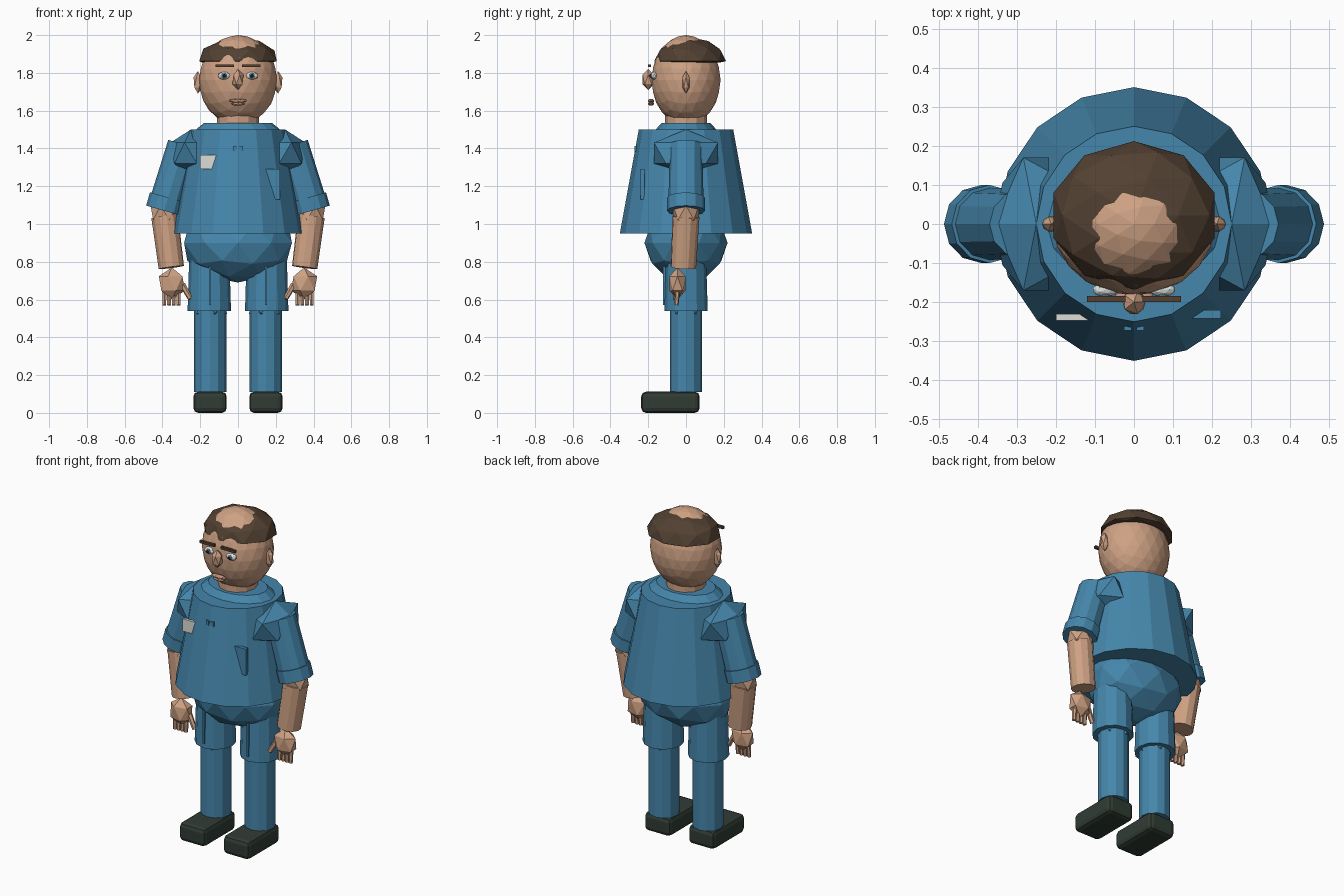
import bpy
from math import pi
from mathutils import Vector, Matrix

if "Cube" in bpy.data.objects:
    bpy.data.objects.remove(bpy.data.objects["Cube"], do_unlink=True)


def material(name, r, g, b):
    m = bpy.data.materials.new(name)
    m.use_nodes = True
    m.diffuse_color = (r, g, b, 1)
    m.node_tree.nodes["Principled BSDF"].inputs["Base Color"].default_value = (r, g, b, 1)
    return m


BLUE = material("uniform blue", .06, .24, .41)
SKIN = material("skin", .62, .36, .23)
HAIR = material("dark brown hair", .085, .052, .032)
SHOE = material("dark green leather", .03, .045, .034)
WHITE = material("badge white", .72, .72, .68)
EYE = material("eye white", .8, .85, .85)
IRIS = material("iris grey", .14, .24, .27)
DARK = material("pupil black", .01, .012, .015)
LIP = material("lip", .55, .29, .2)


def finish(name, mat):
    ob = bpy.context.object
    ob.name = name
    ob.data.materials.append(mat)
    return ob


def ball(name, mat, loc, size, detail=1, mirror=False):
    bpy.ops.mesh.primitive_ico_sphere_add(subdivisions=detail, radius=1)
    ob = finish(name, mat)
    s = -1 if mirror else 1
    ob.data.transform(Matrix.Diagonal((size[0] * s, size[1], size[2], 1)))
    if mirror:
        ob.data.flip_normals()
    ob.location = loc
    return ob


def box(name, mat, lo, hi, bevel=0):
    lo, hi = Vector(lo), Vector(hi)
    bpy.ops.mesh.primitive_cube_add(size=1, location=(lo + hi) / 2)
    ob = finish(name, mat)
    ob.data.transform(Matrix.Diagonal((*(hi - lo), 1)))
    if bevel:
        mod = ob.modifiers.new("Bevel", "BEVEL")
        mod.width, mod.segments = bevel, 2
    return ob


def limb(name, mat, a, b, ra, rb, sides=12):
    """Tapered prism running from point a to point b."""
    a, b = Vector(a), Vector(b)
    bpy.ops.mesh.primitive_cone_add(vertices=sides, radius1=ra, radius2=rb, depth=(b - a).length)
    ob = finish(name, mat)
    turn = (b - a).to_track_quat("Z", "Y").to_matrix().to_4x4()
    ob.matrix_world = Matrix.Translation((a + b) / 2) @ turn
    return ob


# Shirt, collar and hips
limb("shirt", BLUE, (0, 0, .95), (0, 0, 1.5), .35, .25, 16)
collar = limb("collar", BLUE, (0, 0, 1.49), (0, 0, 1.535), .235, .18, 16)
collar.scale.y = .72
limb("neck", SKIN, (0, 0, 1.5), (0, 0, 1.6), .11, .11)
ball("hips", BLUE, (0, 0, .9), (.3, .22, .21), 2)
box("name_badge", WHITE, (-.2, -.247, 1.29), (-.11, -.23, 1.365))
box("chest_pocket", BLUE, (.1, -.242, 1.13), (.222, -.22, 1.29))

# Head with a ring of hair around a bald crown
ball("head", SKIN, (0, 0, 1.762), (.207, .183, .238), 3)
hair = ball("hair", HAIR, (0, .022, 1.862), (.216, .19, .126), 2)
for v in hair.data.vertices:
    v.co.z = max(v.co.z, -.006)
ball("nose", SKIN, (0, -.2, 1.765), (.033, .035, .055))
for name, z, w in (("upper_lip", 1.652, .05), ("lower_lip", 1.637, .038)):
    ball(name, LIP, (0, -.185, z), (w, .017, .011), 2)

for s, side in ((1, "left"), (-1, "right")):
    def at(x, y, z):
        return (s * x, y, z)

    def plate(name, mat, x0, x1, y0, y1, z0, z1, bevel=0):
        xs = sorted((s * x0, s * x1))
        return box(side + name, mat, (xs[0], y0, z0), (xs[1], y1, z1), bevel)

    flip = s < 0

    # Face
    ball(side + "_ear", SKIN, at(.212, 0, 1.75), (.026, .022, .06), 1, flip)
    ball(side + "_eye", EYE, at(.073, -.168, 1.785), (.034, .018, .021), 2)
    ball(side + "_iris", IRIS, at(.073, -.18, 1.785), (.016, .011, .016), 2)
    ball(side + "_pupil", DARK, at(.073, -.189, 1.785), (.009, .006, .009), 2)
    plate("_eyebrow", HAIR, .022, .12, -.2, -.184, 1.83, 1.845)

    # Collar button half
    plate("_collar_tab", BLUE, .006, .026, -.273, -.24, 1.385, 1.412)

    # Arm
    ball(side + "_shoulder", BLUE, at(.25, 0, 1.375), (.12, .2, .125), 1, flip)
    limb(side + "_sleeve", BLUE, at(.388, 0, 1.075), at(.285, 0, 1.42), .093, .088)
    limb(side + "_cuff", BLUE, at(.39, 0, 1.07), at(.37, 0, 1.14), .1, .1)
    ball(side + "_elbow", SKIN, at(.387, 0, 1.06), (.085, .08, .085), 1, flip)
    limb(side + "_forearm", SKIN, at(.353, -.014, .77), at(.388, 0, 1.04), .068, .072)
    ball(side + "_hand", SKIN, at(.35, -.045, .685), (.077, .05, .085), 1, flip)
    for i in range(4):
        x = .315 + .025 * i
        limb(f"{side}_finger_{i + 1}", SKIN, at(x, -.05, .57), at(x, -.045, .65), .011, .013, 6)
    limb(side + "_thumb", SKIN, at(.252, -.055, .605), at(.295, -.045, .68), .014, .016, 6)

    # Leg
    limb(side + "_thigh", BLUE, at(.152, 0, .54), at(.152, 0, .87), .115, .105)
    ball(side + "_knee", BLUE, at(.148, 0, .57), (.1, .1, .1), 1, flip)
    limb(side + "_shin", BLUE, at(.148, 0, .11), at(.148, 0, .56), .086, .086)
    plate("_trouser_crease", BLUE, .144, .154, -.122, -.1, .57, .78)
    plate("_shoe", SHOE, .06, .236, -.237, .072, 0, .112, .025)
